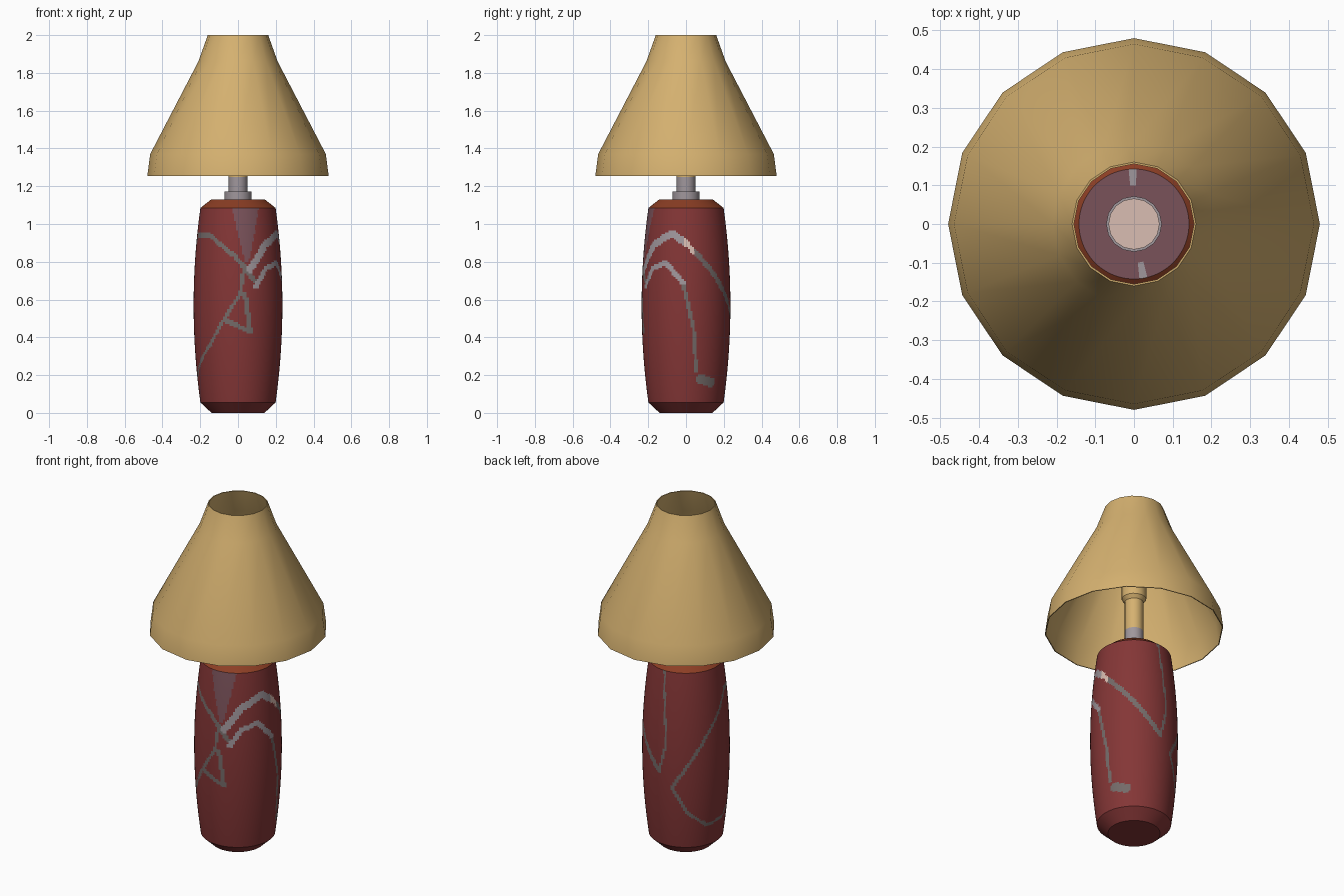
import bpy, bmesh, math

if "Cube" in bpy.data.objects:
    bpy.data.objects.remove(bpy.data.objects["Cube"])


def material(name, rgb):
    """Flat colour from 0-255 sRGB values."""
    def lin(c):
        c /= 255
        return c / 12.92 if c <= 0.04045 else ((c + 0.055) / 1.055) ** 2.4
    m = bpy.data.materials.new(name)
    m.diffuse_color = (*[lin(c) for c in rgb], 1)
    m.use_nodes = True
    m.node_tree.nodes["Principled BSDF"].inputs["Base Color"].default_value = m.diffuse_color
    return m


TAN = material("tan_shade", (213, 177, 112))
RED = material("dark_red", (132, 54, 54))
GREY = material("vein_grey", (116, 107, 105))
LIGHT = material("light_grey", (160, 151, 156))
PINK = material("pale_pink", (218, 190, 178))
RUST = material("rust_rim", (140, 62, 36))
PLUM = material("plum", (122, 82, 90))


def lathe(name, profile, sides, mats, rule=None, close=False):
    """Spin (radius, z) points round z; rule(angle, radius, z) picks the material."""
    bm = bmesh.new()
    rings = []
    for r, z in profile:
        if r == 0:
            rings.append([bm.verts.new((0, 0, z))] * sides)
            continue
        ring = []
        for k in range(sides):
            a = 2 * math.pi * k / sides      # 0 = front, 90 = +x
            ring.append(bm.verts.new((r * math.sin(a), -r * math.cos(a), z)))
        rings.append(ring)
    count = len(rings) if close else len(rings) - 1
    for i in range(count):
        j = (i + 1) % len(rings)
        for k in range(sides):
            n = (k + 1) % sides
            quad = []
            for v in (rings[i][k], rings[i][n], rings[j][n], rings[j][k]):
                if v not in quad:
                    quad.append(v)
            f = bm.faces.new(quad)
            if rule:
                r = (profile[i][0] + profile[j][0]) / 2
                z = (profile[i][1] + profile[j][1]) / 2
                f.material_index = rule(360 * (k + 0.5) / sides, r, z)
    bmesh.ops.recalc_face_normals(bm, faces=bm.faces)
    me = bpy.data.meshes.new(name)
    bm.to_mesh(me)
    bm.free()
    for m in mats:
        me.materials.append(m)
    ob = bpy.data.objects.new(name, me)
    bpy.context.collection.objects.link(ob)
    bpy.ops.object.select_all(action='DESELECT')
    ob.select_set(True)
    bpy.context.view_layer.objects.active = ob
    bpy.ops.object.shade_smooth_by_angle(angle=math.radians(32))
    return ob


# Marbled veins on the body: (material slot, half width, path of angle and height)
VEINS = [
    (2, 0.02, [(16, 0.76), (40, 0.89), (70, 0.95), (90, 0.9)]),
    (2, 0.014, [(24, 0.67), (40, 0.765), (62, 0.795), (86, 0.69)]),
    (1, 0.014, [(90, 0.9), (124, 0.76), (177, 0.5)]),
    (1, 0.010, [(86, 0.69), (100, 0.44), (104, 0.22)]),
    (1, 0.025, [(110, 0.18), (130, 0.16)]),
    (1, 0.007, [(180, 1.09), (188, 0.67), (177, 0.5)]),
    (1, 0.009, [(285, 0.94), (244, 0.72), (196, 0.42), (217, 0.27), (246, 0.18),
                (281, 0.2), (322, 0.37), (363, 0.63), (368, 0.78)]),
    (1, 0.012, [(283, 0.94), (318, 0.94), (356, 0.83), (386, 0.68)]),
    (1, 0.012, [(344, 0.49), (376, 0.43), (369, 0.63)]),
]
MM = 0.225 * math.pi / 180      # surface length of one degree


def near(a, z, path, width):
    for (a0, z0), (a1, z1) in zip(path, path[1:]):
        dx, dz = (a1 - a0) * MM, z1 - z0
        for turn in (0, 360):
            px, pz = (a + turn - a0) * MM, z - z0
            t = max(0, min(1, (px * dx + pz * dz) / (dx * dx + dz * dz)))
            if math.hypot(px - t * dx, pz - t * dz) < width:
                return True
    return False


def body_colour(a, r, z):
    if z > 1.129:                                   # flat top with thin streaks
        streak = r > 0.09 and (abs(a - 181) < 4 or abs(a - 9) < 4)
        return 2 if streak else 4
    if z > 1.085:
        return 5
    from_front = (a + 180) % 360 - 180
    if z > 0.8 and abs(from_front - 12) * MM < 0.01 + 0.25 * (z - 0.8):
        return 4                                    # plum wedge down the front
    for slot, width, path in VEINS:
        if near(a, z, path, width):
            return 3 if 88 < a < 101 and z > 0.8 else slot
    return 0


# Body profile: bulging side, refined into rows for the veins
def side(z):
    """Radius bulges from 0.2 at both ends to 0.235 in the middle."""
    t = (z - 0.57) / 0.515
    return 0.235 - 0.036 * t * t


profile = [(0, 0), (0.14, 0)]
profile += [(side(z), z) for z in [0.055 + 1.03 * i / 104 for i in range(105)]]
profile += [(0.142, 1.13), (0.1, 1.13), (0.06, 1.13), (0, 1.13)]
lathe("marbled_body", profile, 128, [RED, GREY, LIGHT, PINK, PLUM, RUST], body_colour)

# Collar, stem and bulb socket
lathe("collar", [(0, 1.13), (0.072, 1.13), (0.072, 1.172), (0, 1.172)], 16, [LIGHT])
lathe("stem", [(0.05, 1.17), (0.05, 1.25), (0.05, 1.43)], 16, [LIGHT, TAN],
      lambda a, r, z: 1 if z > 1.25 else 0)
lathe("bulb_socket", [(0, 1.43), (0.05, 1.43), (0.066, 1.45), (0.066, 1.55), (0, 1.55)],
      16, [TAN, PINK], lambda a, r, z: 1 if z > 1.54 and r < 0.05 else 0)

# Thin sixteen-sided lampshade, open at both ends
OUTER = [(0.48, 1.255), (0.465, 1.37), (0.21, 1.86), (0.16, 2.0)]
lathe("lampshade", OUTER + [(r - 0.005, z) for r, z in reversed(OUTER)],
      16, [TAN], close=True)
